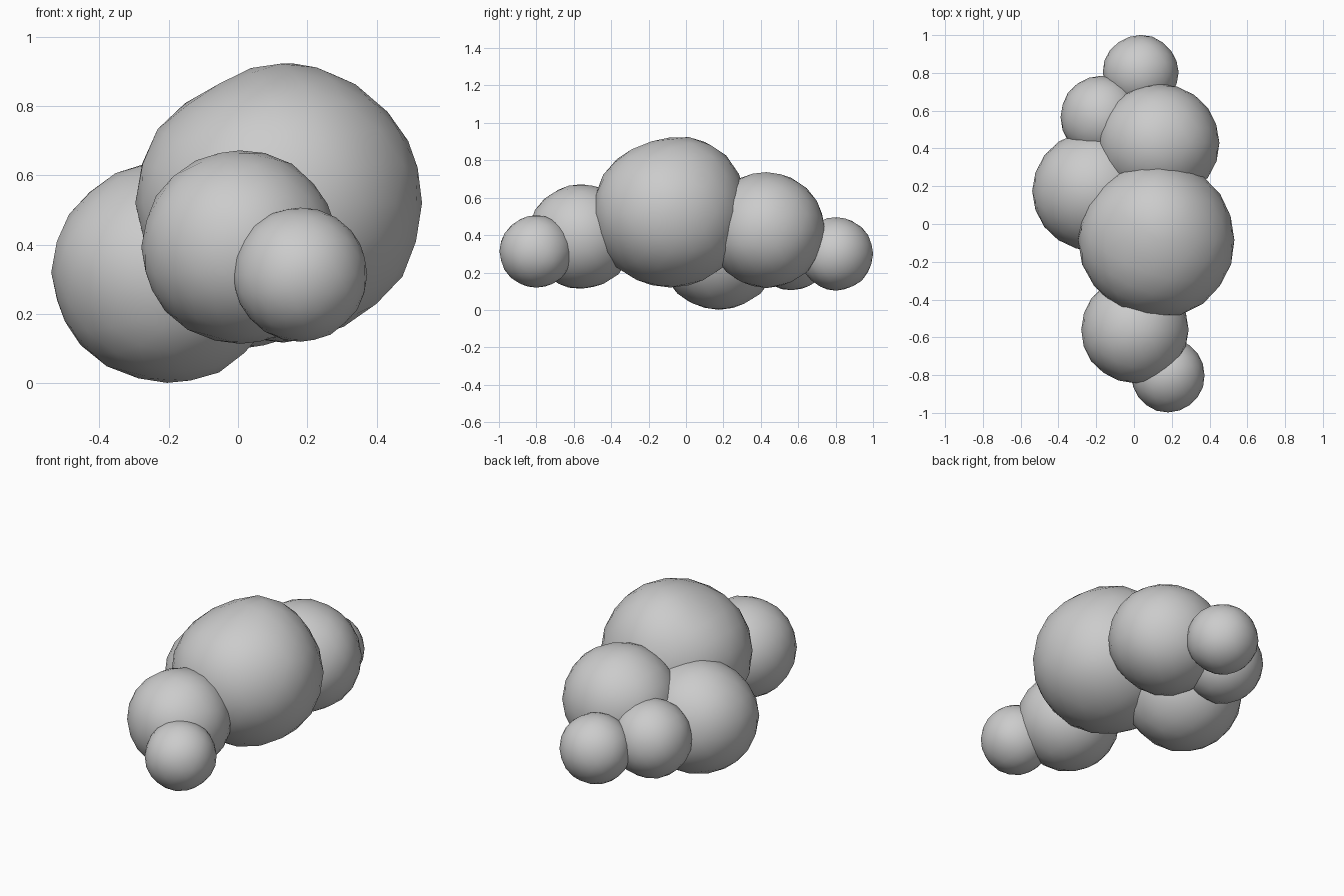
import bpy
from mathutils import Vector, noise

if "Cube" in bpy.data.objects:
    bpy.data.objects.remove(bpy.data.objects["Cube"])


def puff(name, centre, radii, bumps=()):
    """Slightly lumpy, smooth-shaded low-poly ball."""
    bpy.ops.mesh.primitive_ico_sphere_add(subdivisions=3, radius=1, location=centre)
    ob = bpy.context.object
    ob.name = ob.data.name = name
    for v in ob.data.vertices:
        d = v.co.normalized()
        r = 1 + 0.018 * noise.noise(d * 1.8 + Vector(centre) * 7)
        # broad swellings and flattened spots
        for direction, amount in bumps:
            f = max(0, d.dot(Vector(direction).normalized()))
            r += amount * f ** 8
        v.co = Vector(d[i] * r * radii[i] for i in range(3))
    bpy.ops.object.shade_smooth()
    return ob


# Large central mass
puff("main_puff", (0.122, -0.085, 0.52), (0.413, 0.415, 0.402),
     [((0, 0.5, 0.87), 0.07), ((-0.5, -0.1, 0.87), -0.07),
      ((-0.82, 0, 0.57), 0.04)])

# Front cluster
puff("front_puff", (0.005, -0.56, 0.393), (0.285, 0.283, 0.28))
puff("front_small_puff", (0.18, -0.80, 0.313), (0.195, 0.197, 0.194))

# Rear cluster
puff("rear_puff", (0.13, 0.43, 0.427), (0.322, 0.312, 0.31))
puff("rear_left_puff", (-0.17, 0.565, 0.325), (0.22, 0.22, 0.22))
puff("rear_small_puff", (0.035, 0.803, 0.3), (0.2, 0.197, 0.196))

# Low puff on the left side, touching the ground
puff("left_puff", (-0.205, 0.175, 0.32), (0.333, 0.32, 0.32))
